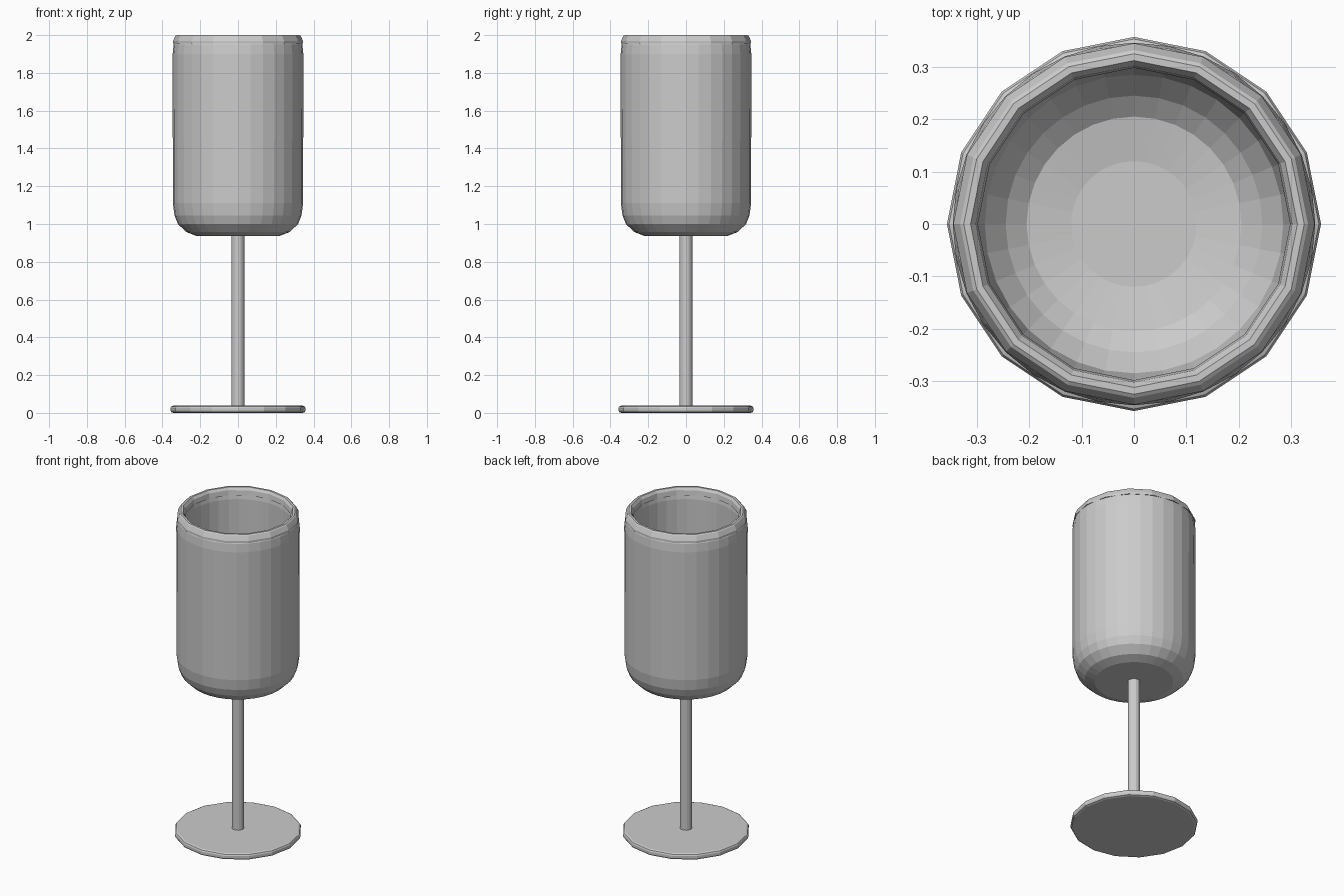
import bpy
import bmesh
from math import cos, sin, tau

if "Cube" in bpy.data.objects:
    bpy.data.objects.remove(bpy.data.objects["Cube"])


def lathe(name, profile, sides):
    """Revolve (radius, z) points around z; the two ends are capped."""
    bm = bmesh.new()
    rings = [[bm.verts.new((r * cos(tau * i / sides), r * sin(tau * i / sides), z))
              for i in range(sides)] for r, z in profile]
    for a, b in zip(rings, rings[1:]):
        for i in range(sides):
            j = (i + 1) % sides
            bm.faces.new((a[i], a[j], b[j], b[i]))
    bm.faces.new(rings[0][::-1])
    bm.faces.new(rings[-1])
    bmesh.ops.recalc_face_normals(bm, faces=bm.faces[:])
    mesh = bpy.data.meshes.new(name)
    bm.to_mesh(mesh)
    bm.free()
    obj = bpy.data.objects.new(name, mesh)
    bpy.context.collection.objects.link(obj)
    return obj


# Foot: thin disc with a softened edge
lathe("foot", [(0.343, 0.0), (0.353, 0.004), (0.357, 0.012), (0.357, 0.026),
               (0.353, 0.034), (0.343, 0.038)], 16)

# Stem, running from the foot into the thickness of the bowl floor
lathe("stem", [(0.031, 0.02), (0.035, 0.03), (0.035, 0.955)], 16)

# Bowl: outer wall up, over the lip, inner wall down to the floor
outer = [(0.22, 0.937), (0.275, 0.958), (0.318, 1.0), (0.336, 1.045),
         (0.345, 1.11), (0.346, 1.9), (0.341, 1.95), (0.33, 1.975)]
inner = [(0.305, 1.975), (0.298, 1.93), (0.298, 1.15), (0.285, 1.075),
         (0.245, 1.025), (0.205, 0.995), (0.12, 0.98)]
lathe("bowl", outer + inner, 32)

# Rim: faceted ring around the lip
rim = [(0.345, 1.955), (0.345, 1.968), (0.332, 1.995), (0.325, 2.0), (0.312, 2.0),
       (0.302, 1.985), (0.298, 1.955)]
ring = lathe("rim", rim + rim[:1], 16)

# The rim profile is a closed loop, so remove its end caps and weld the seam
bm = bmesh.new()
bm.from_mesh(ring.data)
bmesh.ops.delete(bm, geom=[f for f in bm.faces if len(f.verts) > 4], context="FACES")
bmesh.ops.remove_doubles(bm, verts=bm.verts[:], dist=0.0001)
bmesh.ops.recalc_face_normals(bm, faces=bm.faces[:])
bm.to_mesh(ring.data)
bm.free()
